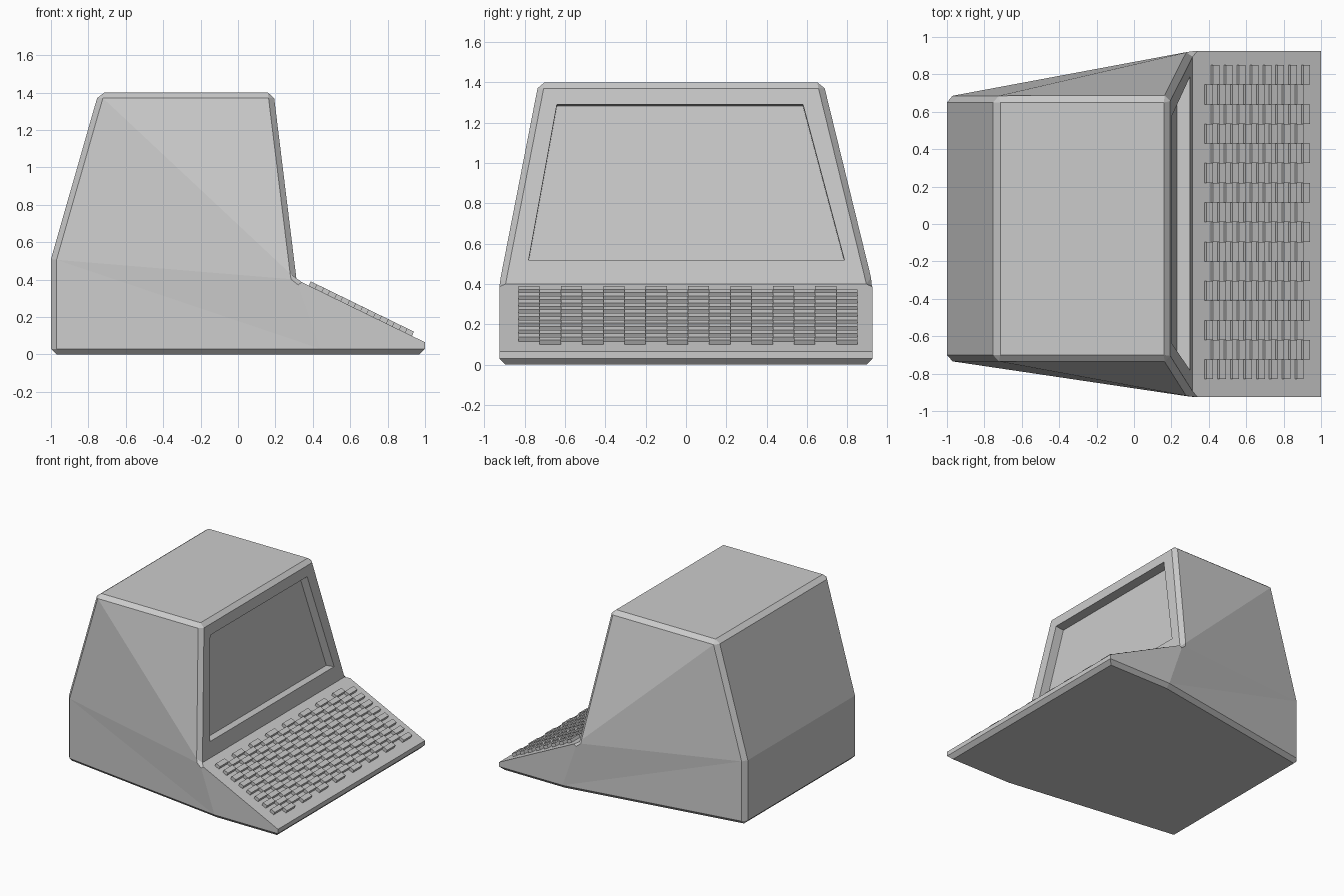
import bpy, bmesh, math
from mathutils import Matrix, Vector

if "Cube" in bpy.data.objects:
    bpy.data.objects.remove(bpy.data.objects["Cube"])


def finish(bm, name):
    mesh = bpy.data.meshes.new(name)
    bmesh.ops.recalc_face_normals(bm, faces=bm.faces)
    bm.to_mesh(mesh)
    bm.free()
    obj = bpy.data.objects.new(name, mesh)
    bpy.context.collection.objects.link(obj)
    return obj


# Terminal housing: corner -> (x, z, half width, centre y)
corners = {
    "back_low": (-1.0, 0.0, 0.705, -0.025),
    "back_mid": (-1.0, 0.51, 0.705, -0.025),
    "back_top": (-0.745, 1.4, 0.705, -0.025),
    "front_top": (0.19, 1.4, 0.705, -0.025),
    "brow": (0.313, 0.40, 0.925, 0.0),
    "lip_top": (1.0, 0.065, 0.925, 0.0),
    "lip_low": (1.0, 0.0, 0.925, 0.0),
    "side_low": (0.44, 0.0, 0.925, 0.0),
}
bm = bmesh.new()
sides = []
for s in (-1, 1):
    sides.append({k: bm.verts.new((x, c + s * w, z))
                  for k, (x, z, w, c) in corners.items()})
L, R = sides

# faceted flanks
for v in sides:
    for names in (("back_top", "front_top", "brow"),
                  ("back_top", "brow", "back_mid"),
                  ("back_mid", "brow", "side_low"),
                  ("back_low", "back_mid", "side_low"),
                  ("side_low", "brow", "lip_top", "lip_low")):
        bm.faces.new([v[n] for n in names])

# panels that span the width
ring = ["back_low", "back_mid", "back_top", "front_top", "brow", "lip_top", "lip_low"]
for a, b in zip(ring, ring[1:]):
    bm.faces.new((L[a], L[b], R[b], R[a]))
bm.faces.new((L["back_low"], L["side_low"], L["lip_low"],
              R["lip_low"], R["side_low"], R["back_low"]))
bmesh.ops.recalc_face_normals(bm, faces=bm.faces)

# chamfer the outer edges
pairs = []
for v in sides:
    for a, b in (("back_low", "back_mid"), ("back_mid", "back_top"),
                 ("back_top", "front_top"), ("front_top", "brow"),
                 ("back_low", "side_low"), ("side_low", "lip_low")):
        pairs.append((v[a], v[b]))
for n in ("back_low", "back_top", "front_top", "lip_low"):
    pairs.append((L[n], R[n]))
edges = [e for e in (bm.edges.get(p) for p in pairs) if e]
bmesh.ops.bevel(bm, geom=edges, offset=0.03, offset_type='OFFSET', segments=1,
                profile=0.5, affect='EDGES', clamp_overlap=True)

# recessed screen
bm.normal_update()
front = max((f for f in bm.faces
             if f.normal.x > 0.9 and f.calc_center_median().z > 0.5),
            key=lambda f: f.calc_area())
normal = front.normal.copy()
bmesh.ops.inset_individual(bm, faces=[front], thickness=0.08)
for v in front.verts:
    top = v.co.z > 0.9
    z = 1.29 if top else 0.52
    y = ((0.58 if top else 0.785) if v.co.y > 0 else (-0.64 if top else -0.78))
    v.co = (0.313 - 0.123 * (z - 0.4), y, z)
screen = bmesh.ops.extrude_discrete_faces(bm, faces=[front])["faces"][0]
bmesh.ops.translate(bm, verts=screen.verts[:], vec=-0.07 * normal)
finish(bm, "terminal_housing")

# Keyboard: checkerboard of raised keys on the sloping deck
N = 16
slope = math.atan2(0.40 - 0.065, 1.0 - 0.313)
x0, x1, y0, y1 = 0.378, 0.930, -0.83, 0.85
tilt = Matrix.Rotation(slope, 4, 'Y')
step_x, step_y = (x1 - x0) / N, (y1 - y0) / N
height = 0.025
bm = bmesh.new()
for i in range(N):
    for j in range(N):
        if (i + j) % 2:
            continue
        x = x0 + (i + 0.5) * step_x
        y = y0 + (j + 0.5) * step_y
        z = 0.40 - math.tan(slope) * (x - 0.313)
        up = tilt @ Vector((0, 0, height / 2 - 0.002))
        m = (Matrix.Translation(Vector((x, y, z)) + up) @ tilt
             @ Matrix.Diagonal((step_x / math.cos(slope), step_y, height + 0.004, 1)))
        bmesh.ops.create_cube(bm, size=1, matrix=m)
finish(bm, "keyboard_keys")
